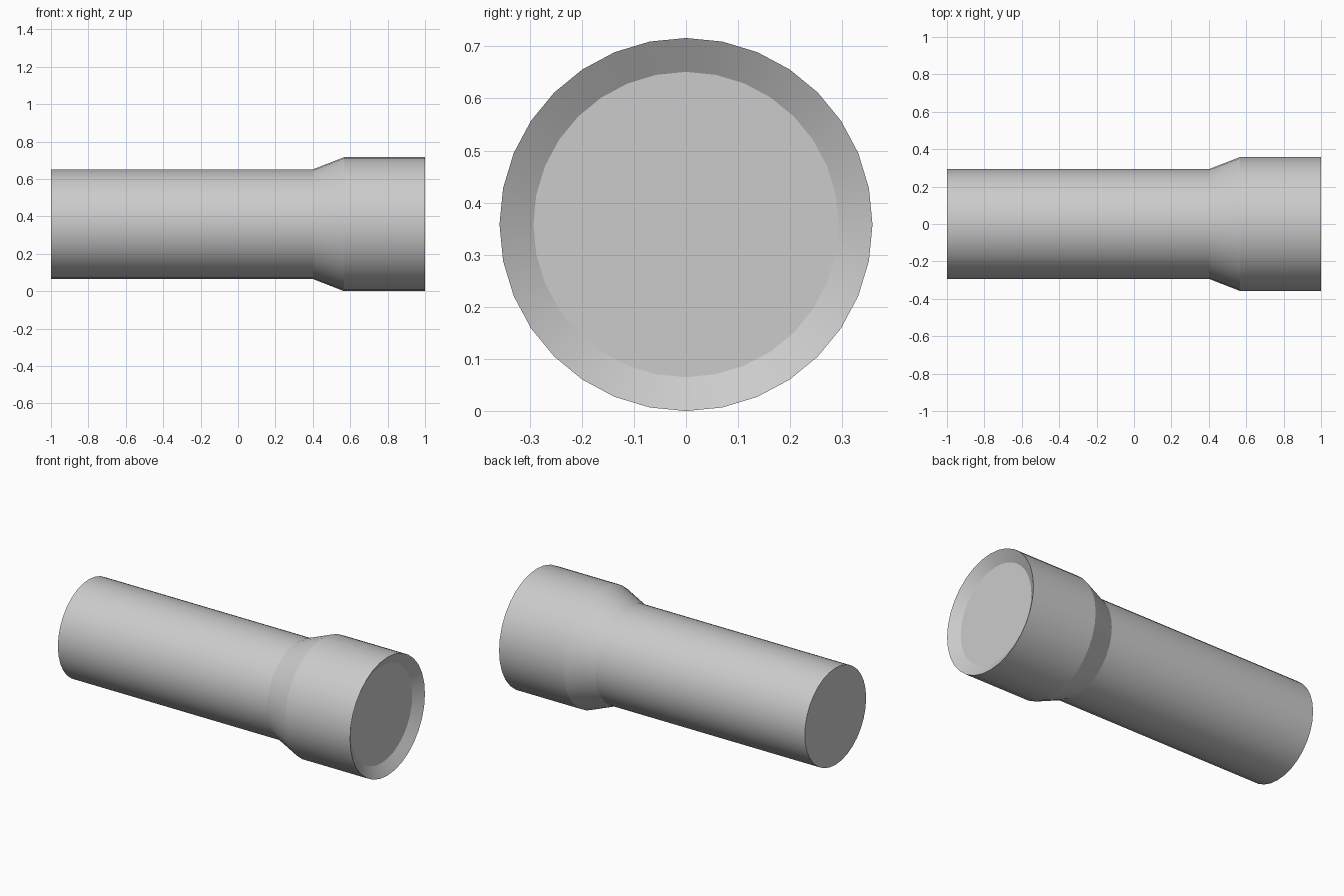
import bpy, bmesh, math

if "Cube" in bpy.data.objects:
    bpy.data.objects.remove(bpy.data.objects["Cube"])

SIDES = 32
R = 0.358          # head radius, also axis height
# lathe profile along the axis: (x, radius)
profile = [(-1.0, 0.293), (0.40, 0.293), (0.567, R), (1.0, R), (0.96, 0.293)]

bm = bmesh.new()
rings = []
for x, r in profile:
    rings.append([bm.verts.new((x, r * math.cos(2 * math.pi * i / SIDES),
                                R + r * math.sin(2 * math.pi * i / SIDES)))
                  for i in range(SIDES)])

# barrel, flare, head and bevelled rim
for a, b in zip(rings, rings[1:]):
    for i in range(SIDES):
        j = (i + 1) % SIDES
        bm.faces.new((a[i], a[j], b[j], b[i]))

# tail cap and recessed lens
bm.faces.new(rings[0])
bm.faces.new(rings[-1])
bmesh.ops.recalc_face_normals(bm, faces=bm.faces[:])

mesh = bpy.data.meshes.new("flashlight_body")
bm.to_mesh(mesh)
bm.free()
body = bpy.data.objects.new("flashlight_body", mesh)
bpy.context.collection.objects.link(body)

# smooth round sides, crisp profile edges
bpy.context.view_layer.objects.active = body
body.select_set(True)
bpy.ops.object.shade_smooth_by_angle(angle=math.radians(15))
